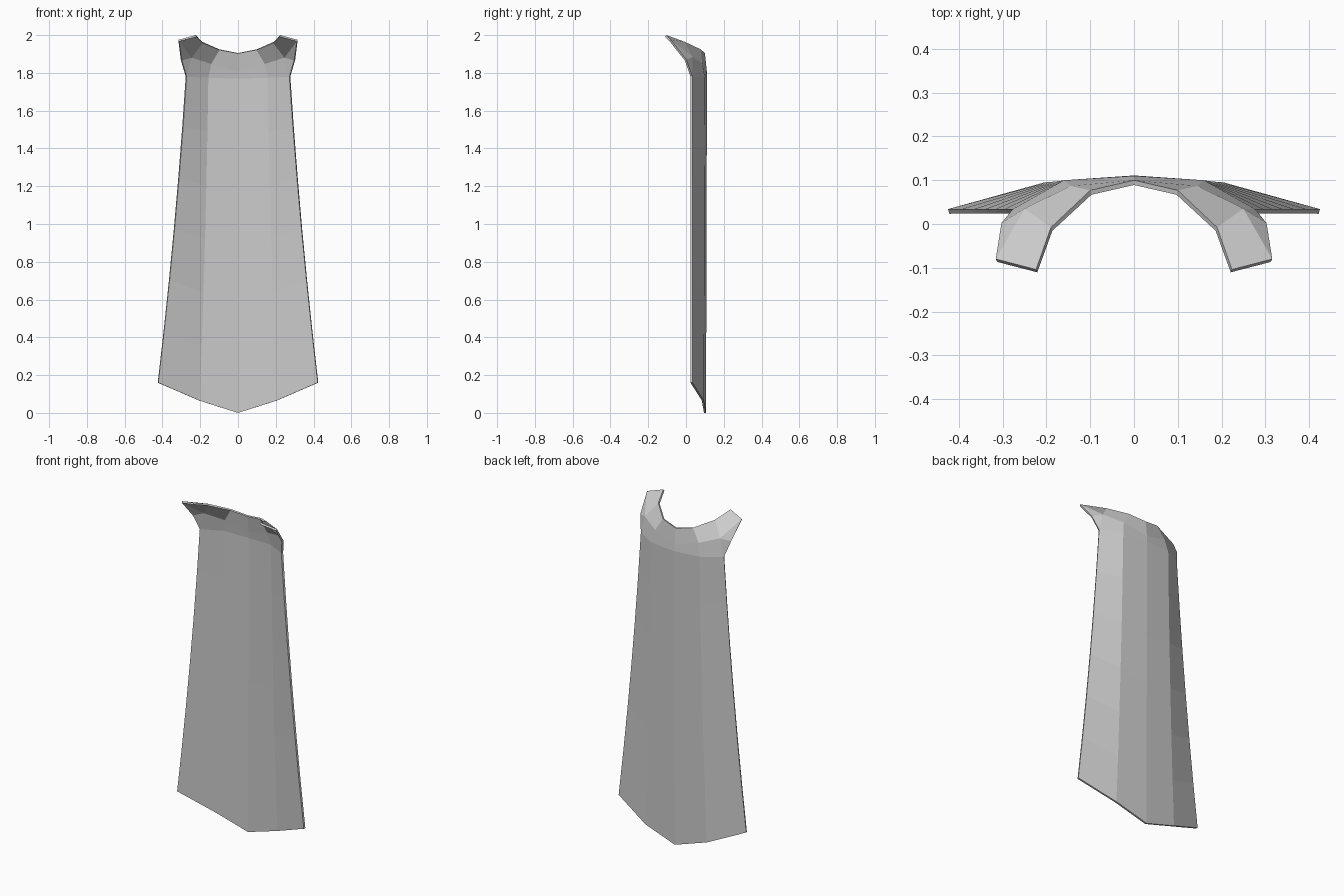
import bpy, bmesh
from mathutils import Vector

old = bpy.data.objects.get("Cube")
if old:
    bpy.data.objects.remove(old)

cloth = bpy.data.materials.new("grey cloth")
cloth.use_nodes = True
grey = (0.6, 0.6, 0.6, 1)
cloth.diffuse_color = grey
cloth.node_tree.nodes["Principled BSDF"].inputs["Base Color"].default_value = grey

# Half of the cape: centre, fold and outer edge columns
hem = [(0, .106, 0), (.205, .095, .065), (.425, .034, .16)]
neck = [(0, .111, 1.77), (.16, .1, 1.775), (.277, .034, 1.78)]
ROWS = 6

bm = bmesh.new()


def add(points):
    return [bm.verts.new(p) for p in points]


def bridge(lower, upper):
    for i in range(len(lower) - 1):
        bm.faces.new((lower[i + 1], lower[i], upper[i], upper[i + 1]))


# Hanging body, flaring gently towards the hem
row = add(hem)
for r in range(1, ROWS + 1):
    t = r / ROWS
    pinch = Vector((-.022 * t * (1 - t), 0, 0))
    upper = add([Vector(a).lerp(Vector(b), t) + pinch * i
                 for i, (a, b) in enumerate(zip(hem, neck))])
    bridge(row, upper)
    row = upper

# Collar bending forward over the shoulders
shoulder = add([(0, .11, 1.81), (.145, .087, 1.85), (.25, .035, 1.885)])
rim = add([(0, .1, 1.905), (.1, .077, 1.925), (.19, -.008, 1.965)])
bridge(row, shoulder)
bridge(shoulder, rim)

# Pointed shoulder tabs
side, outer_tip, inner_tip = add([(.303, .002, 1.87), (.316, -.08, 1.975), (.224, -.104, 2.0)])
bm.faces.new((row[2], shoulder[2], side))
bm.faces.new((side, shoulder[2], outer_tip))
bm.faces.new((outer_tip, shoulder[2], rim[2], inner_tip))

mesh = bpy.data.meshes.new("cape")
bm.to_mesh(mesh)
bm.free()
mesh.materials.append(cloth)
cape = bpy.data.objects.new("cape", mesh)
bpy.context.collection.objects.link(cape)

# Mirror to the other side, then give the cloth thickness inwards
mirror = cape.modifiers.new("mirror", "MIRROR")
mirror.use_clip = True
solid = cape.modifiers.new("thickness", "SOLIDIFY")
solid.thickness = .011
solid.offset = -1
